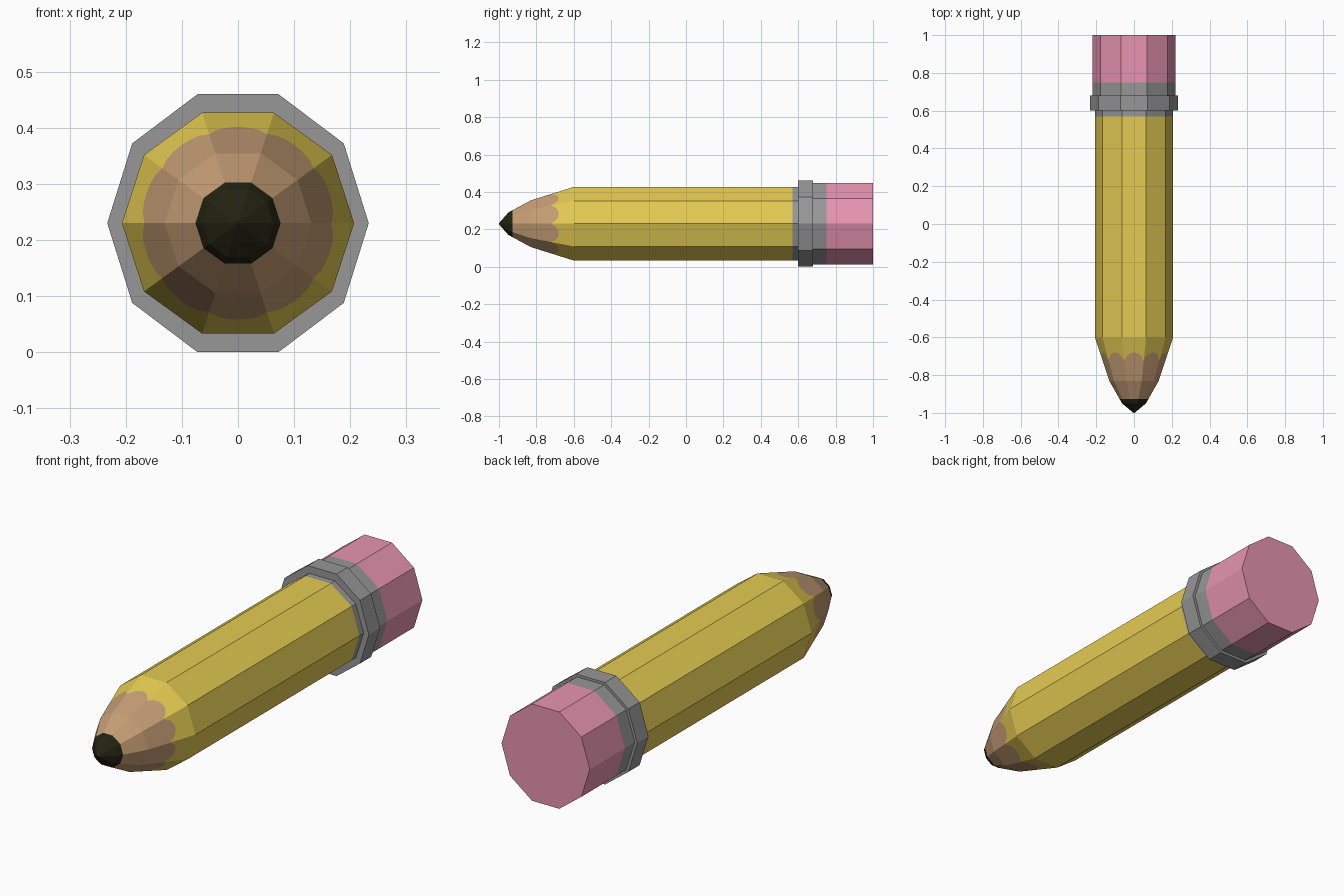
import bpy, bmesh, math

if "Cube" in bpy.data.objects:
    bpy.data.objects.remove(bpy.data.objects["Cube"])

CZ = 0.23      # height of the pencil axis
SIDES = 10
SUB = 6        # points per flat side on the body


def material(name, rgb):
    m = bpy.data.materials.new(name)
    m.diffuse_color = (*rgb, 1)
    m.use_nodes = True
    m.node_tree.nodes["Principled BSDF"].inputs["Base Color"].default_value = m.diffuse_color
    return m


yellow = material("yellow_paint", (0.78, 0.60, 0.085))
wood = material("bare_wood", (0.57, 0.345, 0.18))
lead = material("dark_lead", (0.017, 0.017, 0.006))
grey = material("grey_metal", (0.31, 0.31, 0.31))
pink = material("pink_rubber", (0.80, 0.30, 0.44))


def decagon(sub):
    """Unit decagon in x/z, each side split into sub equal pieces."""
    c = [(math.cos(2 * math.pi * i / SIDES), math.sin(2 * math.pi * i / SIDES))
         for i in range(SIDES)]
    pts = []
    for i in range(SIDES):
        a, b = c[i], c[(i + 1) % SIDES]
        for k in range(sub):
            t = k / sub
            pts.append((a[0] + (b[0] - a[0]) * t, a[1] + (b[1] - a[1]) * t))
    return pts


def loft(name, rings, colours, mats):
    """Skin closed rings of points; colours gives a material index per span."""
    bm = bmesh.new()
    loops = [[bm.verts.new(p) for p in r] for r in rings]
    n = len(loops[0])
    for a, b, ci in zip(loops, loops[1:], colours):
        for i in range(n):
            j = (i + 1) % n
            bm.faces.new((a[i], a[j], b[j], b[i])).material_index = ci
    bm.faces.new(loops[0]).material_index = colours[0]
    bm.faces.new(loops[-1]).material_index = colours[-1]
    bmesh.ops.remove_doubles(bm, verts=bm.verts, dist=1e-5)
    bmesh.ops.recalc_face_normals(bm, faces=bm.faces)
    me = bpy.data.meshes.new(name)
    bm.to_mesh(me)
    bm.free()
    for m in mats:
        me.materials.append(m)
    ob = bpy.data.objects.new(name, me)
    bpy.context.collection.objects.link(ob)
    return ob


def ring(y, rx, rz, sub=1):
    return [(rx * x, y, CZ + rz * z) for x, z in decagon(sub)]


# Sharpened body: lead, wood, paint and the metal edge behind it
R = 0.207


def body(y, r):
    return ring(y, r, r, SUB)


# Scalloped paint edge: back further in the middle of each flat side
scallop = []
for i, (x, z) in enumerate(decagon(SUB)):
    y = -0.722 + 0.042 * math.sin(math.pi * (i % SUB) / SUB) ** 0.7
    r = 0.131 + (R - 0.131) * (y + 0.83) / 0.23
    scallop.append((r * x, y, CZ + r * z))

loft("pencil_body",
     [body(-0.998, 0.003), body(-0.95, 0.063), body(-0.927, 0.076),
      body(-0.83, 0.131), scallop, body(-0.6, R), body(0.57, R), body(0.62, R)],
     [0, 0, 1, 1, 2, 2, 3], [lead, wood, yellow, grey])

# Raised metal band
loft("metal_band", [ring(0.60, 0.233, 0.2418), ring(0.68, 0.233, 0.2418)],
     [0], [grey])

# Metal sleeve and eraser
loft("eraser", [ring(y, 0.22, 0.2295) for y in (0.66, 0.75, 1.0)],
     [0, 1], [grey, pink])

# Close the tip at the very front
tip = bpy.data.objects["pencil_body"].data
for v in tip.vertices:
    if v.co.y < -0.99:
        v.co.y = -1.0
